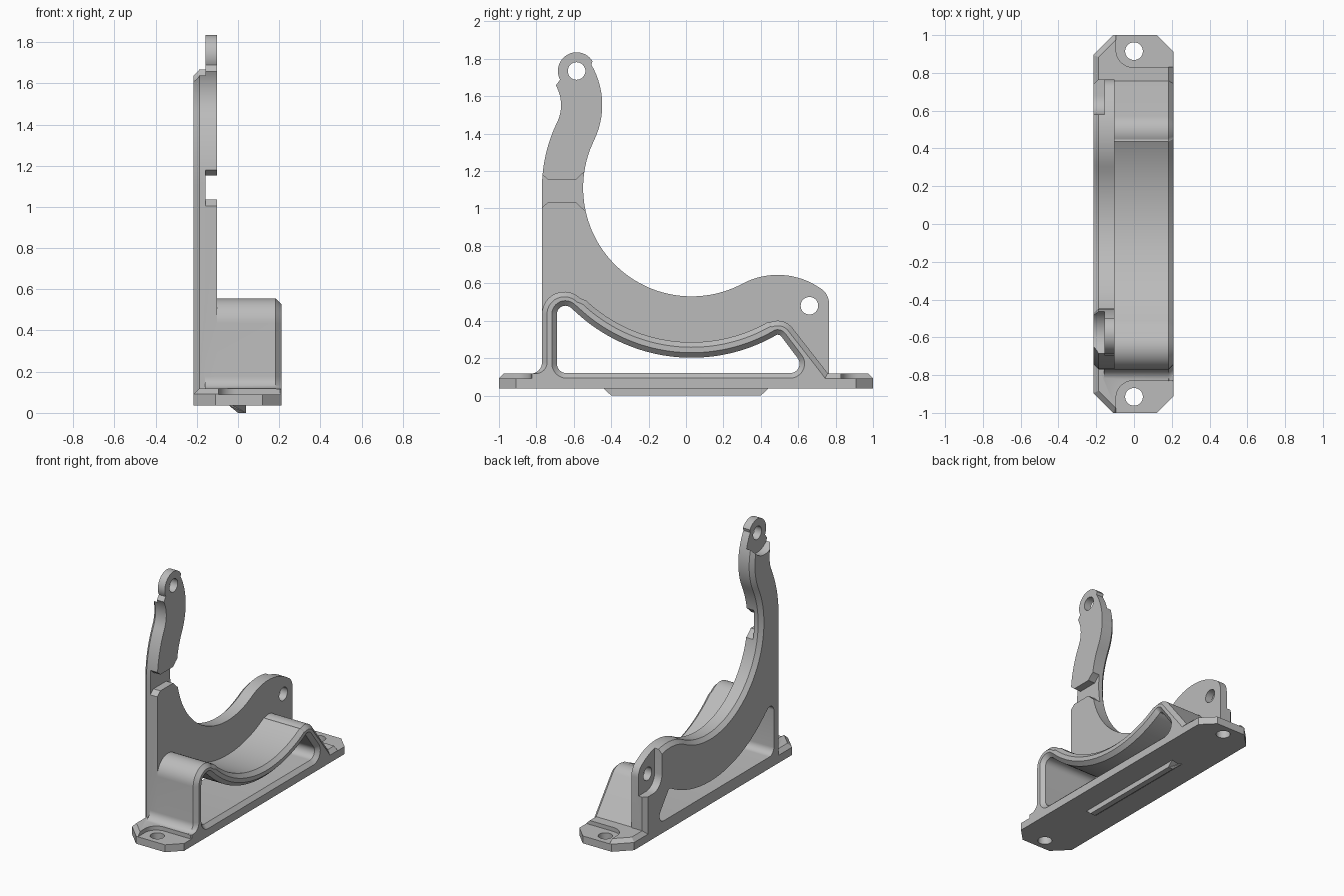
import bpy, bmesh
from math import cos, sin, radians

cube = bpy.data.objects.get("Cube")
if cube:
    bpy.data.objects.remove(cube)

grey = bpy.data.materials.new("mid grey")
grey.use_nodes = True
grey.diffuse_color = (0.5, 0.5, 0.5, 1)
grey.node_tree.nodes["Principled BSDF"].inputs["Base Color"].default_value = (0.5, 0.5, 0.5, 1)

BACK, FRONT, STEP = -0.215, 0.21, -0.157   # x of the outer faces and of the layer step
CHAMFER = 0.027
BOWL = (0.03, 1.11)                        # shared centre (y, z) of the big arcs
BEND = (-0.878, 1.553)                     # centre of the reverse bend in the arm
HEAD, LOBE_HOLE = (-0.585, 1.735), (0.66, 0.48)


def arc(c, r, a0, a1, n=16):
    angles = [radians(a0 + (a1 - a0) * i / n) for i in range(n + 1)]
    return [(c[0] + r * cos(a), c[1] + r * sin(a)) for a in angles]


def along_x(pts, x):
    return [(x, p[0], p[1]) for p in pts]


def along_z(pts, z):
    return [(p[0], p[1], z) for p in pts]


def loft(name, rings, bevel_last=0):
    """Solid through matching rings, with an optional chamfer round the last cap."""
    bm = bmesh.new()
    loops = [[bm.verts.new(p) for p in ring] for ring in rings]
    for a, b in zip(loops, loops[1:]):
        for i in range(len(a)):
            j = (i + 1) % len(a)
            bm.faces.new((a[i], a[j], b[j], b[i]))
    bm.faces.new(loops[0])
    cap = bm.faces.new(loops[-1])
    bmesh.ops.recalc_face_normals(bm, faces=bm.faces)
    if bevel_last:
        bmesh.ops.bevel(bm, geom=list(cap.edges), offset=bevel_last, segments=1,
                        affect='EDGES', clamp_overlap=False)
    mesh = bpy.data.meshes.new(name)
    bm.to_mesh(mesh)
    bm.free()
    obj = bpy.data.objects.new(name, mesh)
    bpy.context.collection.objects.link(obj)
    mesh.materials.append(grey)
    return obj


def combine(target, other, operation):
    mod = target.modifiers.new(operation, 'BOOLEAN')
    mod.operation, mod.solver, mod.object = operation, 'EXACT', other
    bpy.ops.object.select_all(action='DESELECT')
    bpy.context.view_layer.objects.active = target
    target.select_set(True)
    bpy.ops.object.modifier_apply(modifier=mod.name)
    bpy.data.objects.remove(other)


def cut_x(target, pts, x0, x1):
    combine(target, loft("cutter", [along_x(pts, x0), along_x(pts, x1)]), 'DIFFERENCE')


def cut_z(target, pts, z0, z1):
    combine(target, loft("cutter", [along_z(pts, z0), along_z(pts, z1)]), 'DIFFERENCE')


# Side plate with the curved arm and the rounded lobe
outline = ([(-0.77, 0.06)]
           + arc(BOWL, 0.80, 180, 154)
           + arc(BEND, 0.21, -26, 30)[1:]
           + arc(HEAD, 0.1, 208, 32, 28)
           + arc(BEND, 0.43, 30, -26)
           + arc(BOWL, 0.58, 154, 298, 56)[1:]
           + arc((0.49, 0.245), 0.4, 118, 55)[1:]
           + arc((0.665, 0.49), 0.1, 55, 0, 8)[1:]
           + [(0.765, 0.06)])
plate = loft("side_plate", [along_x(outline, -0.102), along_x(outline, BACK)], CHAMFER)

# Back layer is relieved round the arm head and round the lobe hole
cut_x(plate, arc(HEAD, 0.14, 0, 352.5, 47), -0.4, STEP)
cut_x(plate, [(0.58, 0.8), (0.9, 0.8), (0.9, 0.36)]
      + arc((0.68, 0.46), 0.1, 270, 180, 10), -0.4, STEP)
# Front layer is interrupted by a strap gap with flared ends
gap = [(-0.82, 0.98), (-0.77, 1.005), (-0.735, 1.035), (-0.59, 1.035), (-0.56, 1.005), (-0.5, 0.96)]
cut_x(plate, gap + [(y, 2.187 - z) for y, z in reversed(gap)], STEP, 0.0)
for centre in (HEAD, LOBE_HOLE):
    cut_x(plate, arc(centre, 0.047, 0, 348.75, 31), -0.4, 0.0)


# Saddle block, chamfered on its free face
def saddle_outline(d):
    return ([(-0.85 + d, 0.06), (-0.85 + d, 0.117)]
            + arc((-0.83 + d, 0.177), 0.06, -90, 0, 8)
            + arc((-0.65, 0.435), 0.12 - d, 180, 45)
            + arc(BOWL, 0.825 + d, 225, 299.6, 40)[1:]
            + arc((0.49, 0.30), 0.10 - d, 119.6, 38)[1:]
            + [(0.757 - d * 1.25, 0.12), (0.80 - d * 1.25, 0.06)])


saddle = loft("saddle", [along_x(saddle_outline(d), x) for x, d in
                         ((-0.16, 0), (FRONT - CHAMFER, 0), (FRONT, CHAMFER))])

# Foot with cropped corners
half = [(BACK, 0.895), (-0.11, 1.0), (0.12, 1.0), (FRONT, 0.91)]
footprint = half + [(x, -y) for x, y in reversed(half)]
foot = loft("foot", [along_z(footprint, 0.037), along_z(footprint, 0.119)], CHAMFER)

# Locating rail under the foot, tapered at both ends
rail_section = [(-0.045, 0.037, 0.44), (0.0, 0.0, 0.40), (0.04, 0.0, 0.40),
                (0.04, 0.037, 0.44), (0.04, 0.06, 0.44), (-0.045, 0.06, 0.44)]
rail = loft("rail", [[(x, s * y, z) for x, z, y in rail_section] for s in (-1, 1)])

# Join the parts into one solid
bracket = foot
for part in (saddle, plate, rail):
    combine(bracket, part, 'UNION')
bracket.name = bracket.data.name = "bracket"


# Window through the body, flared at the free face
def window(d):
    return (arc((-0.64, 0.17), 0.05 + d, 270, 180, 8)
            + arc((-0.645, 0.435), 0.045 + d, 180, 45, 12)
            + arc(BOWL, 0.908 - d, 225, 299.6, 40)[1:]
            + arc((0.49, 0.30), 0.025 + d, 119.6, 38, 10)[1:]
            + arc((0.557, 0.17), 0.05 + d, 38, -90, 10))


flare = ((-0.4, 0), (FRONT - CHAMFER, 0), (FRONT + 0.01, CHAMFER + 0.01))
combine(bracket, loft("cutter", [along_x(window(d), x) for x, d in flare]), 'DIFFERENCE')

# Screw seats and screw holes at both ends of the foot
seat = [(0.3, 0.83), (0.3, 1.1), (-0.095, 1.1)] + arc((-0.005, 0.92), 0.09, 180, 270, 12)
for side in (-1, 1):
    cut_z(bracket, [(x, side * y) for x, y in seat], 0.09, 0.3)
    cut_z(bracket, arc((0, side * 0.915), 0.047, 0, 348.75, 31), -0.1, 0.3)

bpy.ops.object.select_all(action='DESELECT')
bracket.select_set(True)
bpy.context.view_layer.objects.active = bracket
bpy.ops.object.shade_smooth_by_angle(angle=radians(30))
